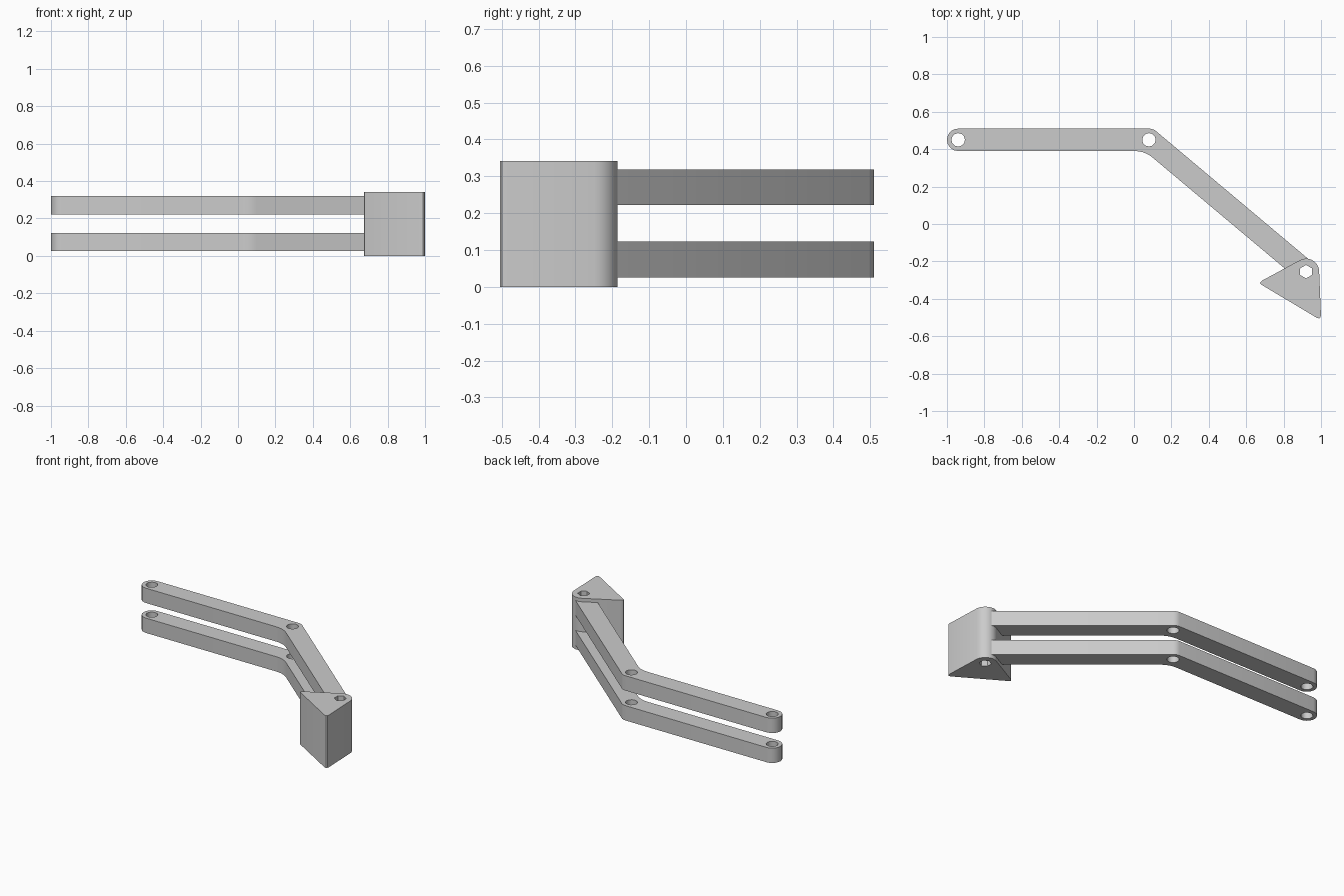
import bpy, bmesh
from math import sin, cos, radians, atan2, degrees
from mathutils import Vector

if "Cube" in bpy.data.objects:
    bpy.data.objects.remove(bpy.data.objects["Cube"])

# Pivot centres of the bent arms
A, B, C = (-0.94, 0.45), (0.08, 0.45), (0.92, -0.255)
R, HOLE = 0.06, 0.036


def arc(c, r, a0, a1, n):
    """Points on an arc, angles in degrees."""
    return [(c[0] + r * cos(radians(a0 + (a1 - a0) * i / n)),
             c[1] + r * sin(radians(a0 + (a1 - a0) * i / n))) for i in range(n + 1)]


def circle(c, sides, start=0):
    return arc(c, HOLE, start, start + 360, sides)[:-1]


def bend(p0, corner, p1, n):
    """Rounded corner as a quadratic curve."""
    p0, corner, p1 = Vector(p0), Vector(corner), Vector(p1)
    return [tuple(p0 * (1 - t) ** 2 + corner * 2 * t * (1 - t) + p1 * t * t)
            for t in (i / n for i in range(n + 1))]


def plate(name, loops, z0, z1):
    """Extruded outline (first loop) with through holes (other loops)."""
    bm = bmesh.new()
    caps = {z0: [], z1: []}
    for pts in loops:
        n = len(pts)
        low = [bm.verts.new((x, y, z0)) for x, y in pts]
        top = [bm.verts.new((x, y, z1)) for x, y in pts]
        for i in range(n):
            j = (i + 1) % n
            bm.faces.new((low[i], low[j], top[j], top[i]))
            caps[z0].append(bm.edges.get((low[i], low[j])))
            caps[z1].append(bm.edges.get((top[i], top[j])))
    for edges in caps.values():
        bmesh.ops.triangle_fill(bm, edges=edges, use_beauty=True, normal=(0, 0, 1))
    bmesh.ops.recalc_face_normals(bm, faces=bm.faces)
    me = bpy.data.meshes.new(name)
    bm.to_mesh(me)
    bm.free()
    ob = bpy.data.objects.new(name, me)
    bpy.context.collection.objects.link(ob)
    bpy.ops.object.select_all(action='DESELECT')
    ob.select_set(True)
    bpy.context.view_layer.objects.active = ob
    bpy.ops.object.shade_smooth_by_angle(angle=radians(35))
    return ob


# Bent arms: two identical stacked plates
slope = degrees(atan2(C[1] - B[1], C[0] - B[0]))
d = Vector((cos(radians(slope)), sin(radians(slope))))
inner = Vector((B[0] - 0.022, B[1] - R))
arm = (arc(A, R, 270, 90, 10)
       + arc(B, R, 90, 90 + slope, 5)
       + arc(C, R, 90 + slope, slope - 90, 10)
       + bend(inner + d * 0.055, inner, inner - Vector((0.055, 0)), 5))
arm_loops = [arm, circle(A, 12), circle(B, 12), circle(C, 6, 30)]
plate("lower_arm", arm_loops, 0.026, 0.123)
plate("upper_arm", arm_loops, 0.222, 0.319)

# Wedge-shaped end block with rounded pivot corner
head = (arc(C, 0.07, 118, 5, 10)
        + bend((0.9995, -0.485), (1.0, -0.512), (0.978, -0.502), 3)
        + bend((0.682, -0.325), (0.664, -0.317), (0.686, -0.302), 4))
plate("end_block", [head, circle(C, 6, 30)], 0.0, 0.342)
